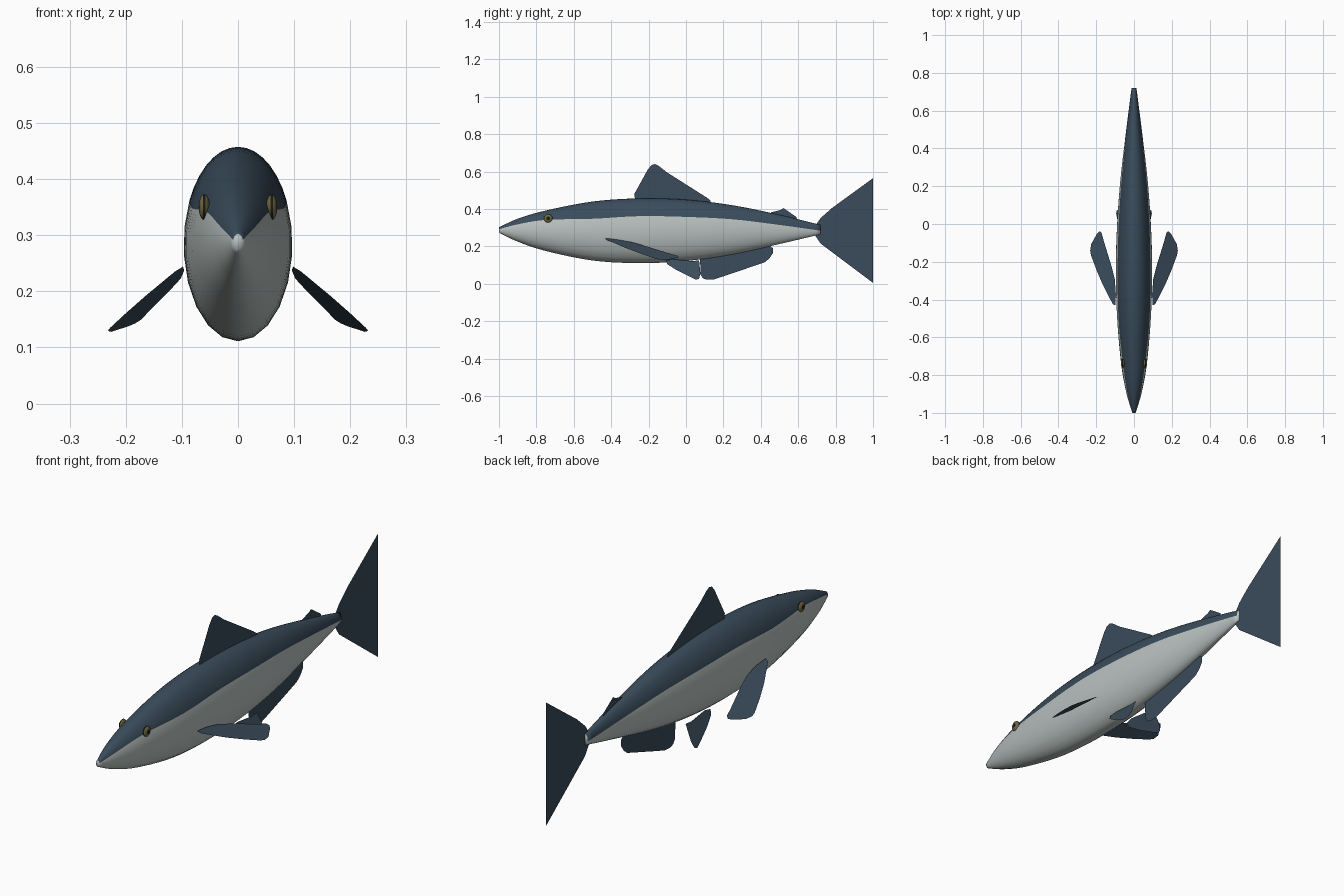
import bpy
import bmesh
import math
from mathutils import Vector

cube = bpy.data.objects.get("Cube")
if cube:
    bpy.data.objects.remove(cube)


def material(name, rgb):
    mat = bpy.data.materials.new(name)
    mat.use_nodes = True
    mat.diffuse_color = (*rgb, 1)
    mat.node_tree.nodes["Principled BSDF"].inputs["Base Color"].default_value = (*rgb, 1)
    return mat


slate = material("slate blue", (0.042, 0.072, 0.105))
silver = material("silver grey", (0.48, 0.53, 0.52))
olive = material("olive", (0.16, 0.14, 0.05))
black = material("black", (0.01, 0.01, 0.012))


def finish(name, bm, mats, smooth=False):
    mesh = bpy.data.meshes.new(name)
    bm.to_mesh(mesh)
    bm.free()
    for mat in mats:
        mesh.materials.append(mat)
    obj = bpy.data.objects.new(name, mesh)
    bpy.context.collection.objects.link(obj)
    if smooth:
        mesh.shade_smooth()
    return obj


def catmull(a, b, c, d, t):
    return 0.5 * (2 * b + (c - a) * t + (2 * a - 5 * b + 4 * c - d) * t * t
                  + (3 * b - a - 3 * c + d) * t ** 3)


# Body stations: y, top z, bottom z, half width, colour line z
STATIONS = [Vector(s) for s in (
    (-1.0, 0.302, 0.274, 0.009, 0.292),
    (-0.9, 0.348, 0.226, 0.039, 0.318),
    (-0.75, 0.392, 0.176, 0.067, 0.342),
    (-0.5, 0.44, 0.125, 0.09, 0.348),
    (-0.25, 0.457, 0.111, 0.097, 0.362),
    (0.0, 0.45, 0.122, 0.09, 0.358),
    (0.25, 0.42, 0.158, 0.071, 0.345),
    (0.5, 0.369, 0.213, 0.041, 0.315),
    (0.72, 0.315, 0.265, 0.013, 0.284),
)]
STEPS, ARC = 5, 14


def body_rows():
    last = len(STATIONS) - 1
    for i in range(last):
        quad = [STATIONS[min(max(k, 0), last)] for k in range(i - 1, i + 3)]
        for s in range(STEPS):
            yield catmull(*quad, s / STEPS)
    yield STATIONS[last]


# Body: elliptical rings whose vertices follow the colour line
bm = bmesh.new()
rings = []
for y, top, bottom, width, line in body_rows():
    mid, half = (top + bottom) / 2, (top - bottom) / 2
    split = math.asin(max(-0.9, min(0.9, (line - mid) / half)))
    upper = math.pi - 2 * split
    lower = 2 * math.pi - upper
    angles = [split + upper * k / ARC for k in range(ARC)]
    angles += [split + upper + lower * k / ARC for k in range(ARC)]
    rings.append([bm.verts.new((width * math.cos(a), y, mid + half * math.sin(a)))
                  for a in angles])
count = 2 * ARC
for r, s in zip(rings, rings[1:]):
    for k in range(count):
        n = (k + 1) % count
        bm.faces.new((r[k], r[n], s[n], s[k])).material_index = 0 if k < ARC else 1
for ring in (rings[0], rings[-1]):
    bm.faces.new(ring).material_index = 1
bmesh.ops.recalc_face_normals(bm, faces=bm.faces)
finish("body", bm, [slate, silver], smooth=True)


# Fins: flat outlines placed by a mapping into space
def fin(name, outline, place):
    bm = bmesh.new()
    bm.faces.new([bm.verts.new(place(*p)) for p in outline])
    bmesh.ops.triangulate(bm, faces=bm.faces)
    return finish(name, bm, [slate])


def upright(y, z):
    return (0, y, z)


fin("dorsal_fin", [(-0.27, 0.44), (-0.277, 0.48), (-0.26, 0.51), (-0.205, 0.61),
                   (-0.185, 0.635), (-0.165, 0.64), (-0.145, 0.63), (-0.1, 0.595),
                   (0.11, 0.462), (0.132, 0.445), (0.13, 0.432), (0.1, 0.42)], upright)
fin("rear_dorsal_fin", [(0.46, 0.37), (0.455, 0.382), (0.505, 0.395), (0.52, 0.405),
                        (0.54, 0.392), (0.59, 0.358), (0.595, 0.34), (0.5, 0.345)], upright)
fin("anal_fin", [(0.075, 0.14), (0.078, 0.05), (0.09, 0.03), (0.11, 0.022), (0.15, 0.024),
                 (0.2, 0.04), (0.42, 0.115), (0.445, 0.135), (0.465, 0.165),
                 (0.465, 0.19), (0.44, 0.21), (0.25, 0.17)], upright)
fin("tail_fin", [(0.69, 0.29), (0.69, 0.31), (0.72, 0.352), (0.78, 0.405), (1.0, 0.565),
                 (0.876, 0.285), (1.0, 0.005), (0.78, 0.17), (0.72, 0.215),
                 (0.69, 0.26)], upright)

# Paired fins and eyes, one for each side
PELVIC = [(-0.107, 0.125), (-0.1, 0.105), (-0.05, 0.073), (0.03, 0.033), (0.055, 0.022),
          (0.07, 0.028), (0.077, 0.055), (0.07, 0.125), (0.03, 0.122), (-0.07, 0.132)]
PECTORAL = [(0.098, -0.43), (0.112, -0.425), (0.125, -0.4), (0.166, -0.32), (0.2, -0.24),
            (0.228, -0.165), (0.232, -0.14), (0.226, -0.105), (0.195, -0.05), (0.183, -0.038),
            (0.172, -0.045), (0.16, -0.09), (0.12, -0.22), (0.102, -0.29), (0.096, -0.37)]

for side, sign in (("left", 1), ("right", -1)):
    fin(side + "_pelvic_fin", PELVIC,
        lambda y, z: (sign * (0.047 + 0.46 * (0.125 - z)), y, z))
    fin(side + "_pectoral_fin", PECTORAL,
        lambda x, y: (sign * x, y, 0.243 - 0.563 * (x - 0.1) - 0.136 * (y + 0.43)))

    # Eye: flattened ball with a pupil facing outward and a dark rim
    bm = bmesh.new()
    bmesh.ops.create_uvsphere(bm, u_segments=20, v_segments=14, radius=1)
    for face in bm.faces:
        out = abs(face.calc_center_median().z)
        face.material_index = 1 if out > 0.88 or out < 0.2 else 0
    for v in bm.verts:
        x, y, z = v.co
        v.co = (sign * (0.06 + 0.01 * z), -0.737 + 0.023 * x, 0.35 + 0.023 * y)
    bmesh.ops.recalc_face_normals(bm, faces=bm.faces)
    finish(side + "_eye", bm, [olive, black], smooth=True)
